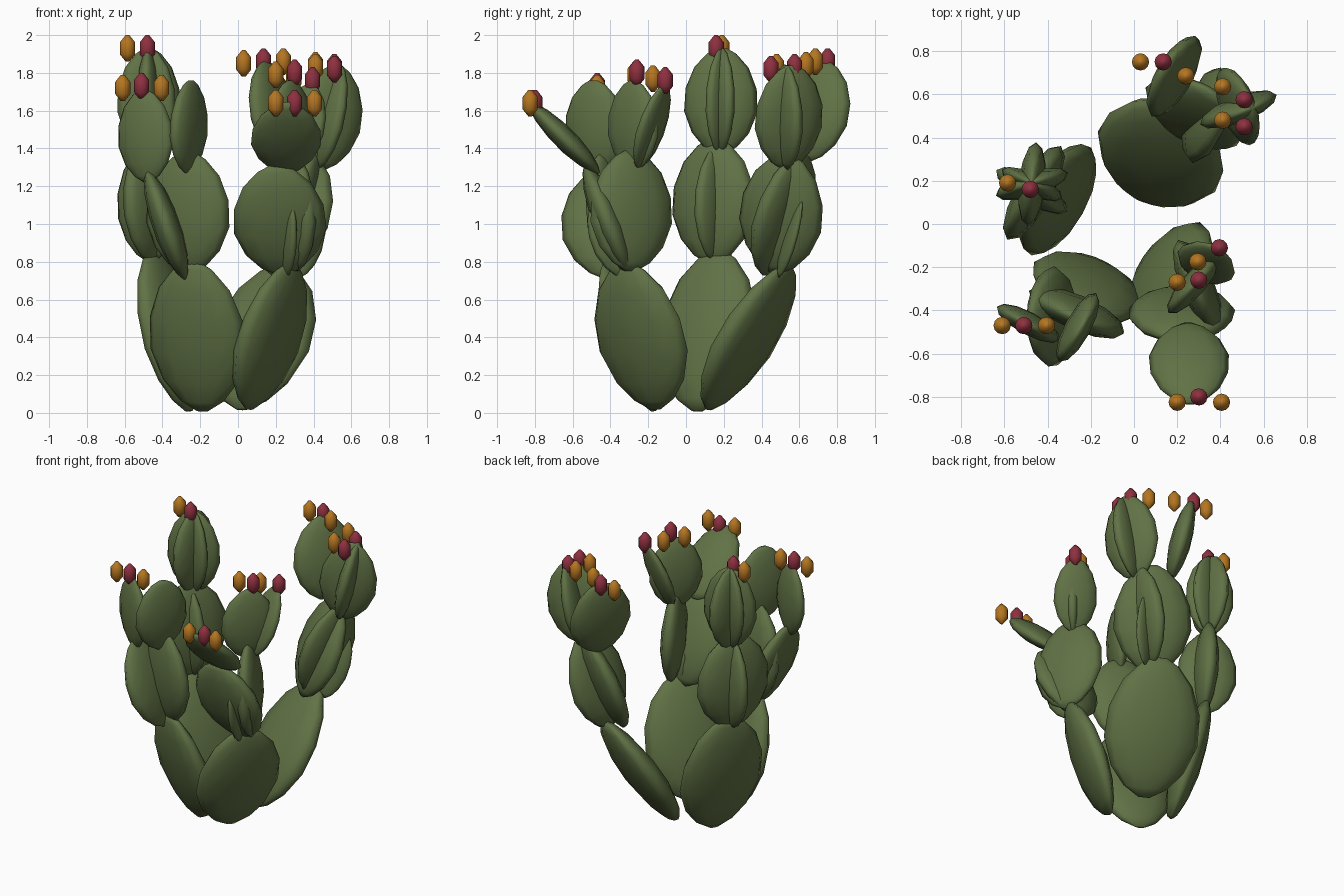
import bpy, math
from mathutils import Vector, Matrix

if "Cube" in bpy.data.objects:
    bpy.data.objects.remove(bpy.data.objects["Cube"], do_unlink=True)


def make_material(name, rgb):
    mat = bpy.data.materials.new(name)
    mat.use_nodes = True
    color = (*rgb, 1)
    mat.diffuse_color = color
    bsdf = mat.node_tree.nodes["Principled BSDF"]
    bsdf.inputs["Base Color"].default_value = color
    bsdf.inputs["Roughness"].default_value = 0.8
    return mat


GREEN = make_material("cactus green", (0.118, 0.168, 0.06))
ORANGE = make_material("fruit orange", (0.46, 0.18, 0.015))
RED = make_material("fruit red", (0.27, 0.03, 0.05))

# (height, radius) along the pad and along the fruit
PAD_PROFILE = [(0, .12), (.07, .46), (.2, .78), (.4, 1), (.62, .97), (.82, .74), (.95, .4), (1, .14)]
FRUIT_PROFILE = [(0, .25), (.27, 1), (.73, 1), (1, .25)]


def lathe(name, profile, sides, matrix, mat, sharp):
    """Stack rings of the profile, close both ends and place the result."""
    verts, faces = [], []
    for height, radius in profile:
        for i in range(sides):
            a = math.tau * i / sides
            verts.append(matrix @ Vector((radius * math.cos(a), radius * math.sin(a), height)))
    for r in range(len(profile) - 1):
        for i in range(sides):
            j = (i + 1) % sides
            a, b = r * sides, (r + 1) * sides
            faces.append((a + i, a + j, b + j, b + i))
    faces.append(tuple(reversed(range(sides))))
    faces.append(tuple(range(len(verts) - sides, len(verts))))
    mesh = bpy.data.meshes.new(name)
    mesh.from_pydata(verts, [], faces)
    mesh.materials.append(mat)
    mesh.shade_smooth()
    mesh.set_sharp_from_angle(angle=math.radians(sharp))
    obj = bpy.data.objects.new(name, mesh)
    bpy.context.collection.objects.link(obj)


def pad(name, bottom, tip, across, width):
    """Flat oval pad from bottom to tip; across is its horizontal width direction."""
    bottom, tip = Vector(bottom), Vector(tip)
    axis = tip - bottom
    up = axis.normalized()
    side = Vector((*across, 0))
    side = (side - up * side.dot(up)).normalized()
    normal = up.cross(side)
    m = Matrix((side * width / 2, normal * (width * 0.16), axis)).transposed().to_4x4()
    lathe(name, PAD_PROFILE, 12, Matrix.Translation(bottom) @ m, GREEN, 85)


def fruit(name, x, y, z, mat):
    m = Matrix.Translation((x, y, z - .07)) @ Matrix.Diagonal((.04, .04, .14, 1))
    lathe(name, FRUIT_PROFILE, 12, m, mat, 60)


# Front right-hand arm
pad("front_right_base", (-.19, -.17, .01), (-.24, -.42, .8), (.9, -.35), .54)
pad("front_right_middle_outer", (-.28, -.4, .71), (-.48, -.46, 1.28), (0, 1), .46)
pad("front_right_middle_inner", (-.27, -.38, .74), (-.26, -.44, 1.38), (.92, -.4), .48)
pad("front_right_top_outer", (-.48, -.46, 1.22), (-.5, -.46, 1.71), (.88, -.47), .33)
pad("front_right_top_inner", (-.27, -.47, 1.27), (-.25, -.49, 1.76), (.48, .88), .36)

# Front left-hand arm
pad("front_left_base", (.06, -.16, .02), (.28, -.32, .79), (.55, .83), .56)
pad("front_left_middle_outer", (.24, -.3, .73), (.2, -.53, 1.31), (1, 0), .49)
pad("front_left_middle_inner", (.31, -.29, .75), (.28, -.29, 1.39), (.4, -.92), .47)
pad("front_left_bud", (.25, -.32, .72), (.28, -.48, 1.12), (.3, -.95), .22)
pad("front_left_top_leaning", (.25, -.46, 1.27), (.26, -.83, 1.64), (1, 0), .37)
pad("front_left_top_upright", (.27, -.28, 1.28), (.28, -.28, 1.76), (.65, .75), .35)
pad("front_left_top_inner", (.29, -.25, 1.29), (.38, -.11, 1.74), (.9, -.45), .28)

# Back right-hand arm
pad("back_right_base", (-.26, .06, .01), (-.45, .17, .86), (.48, .87), .57)
pad("back_right_middle_wide", (-.45, .14, .79), (-.48, .15, 1.45), (.5, .87), .5)
pad("back_right_middle_cross", (-.46, .15, .8), (-.49, .16, 1.4), (.85, -.5), .38)
for label, across, width in (("wide", (.1, 1), .39), ("cross", (.95, .3), .35), ("narrow", (.9, -.43), .31)):
    pad("back_right_top_" + label, (-.47, .18, 1.37), (-.475, .19, 1.93), across, width)

# Back left-hand arm
pad("back_left_base", (.02, .12, .02), (.23, .54, .78), (.89, -.46), .61)
pad("back_left_middle_wide", (.2, .42, .73), (.36, .61, 1.38), (-.85, .52), .5)
pad("back_left_middle_cross", (.25, .47, .74), (.42, .54, 1.37), (.25, .97), .45)
pad("back_left_bud", (.32, .49, .72), (.42, .61, 1.13), (.9, .3), .18)
pad("back_left_top_rear", (.22, .63, 1.33), (.15, .74, 1.86), (.5, .85), .42)
pad("back_left_top_side", (.42, .53, 1.29), (.54, .56, 1.84), (-.35, .94), .38)
pad("back_left_top_cross", (.44, .53, 1.29), (.53, .53, 1.84), (.87, .35), .37)

# Fruits along the pad tips
FRUITS = {
    ORANGE: [(.03, .75, 1.85), (.24, .685, 1.86), (.41, .635, 1.84), (.41, .48, 1.83),
             (-.585, .19, 1.93), (-.61, -.47, 1.72), (-.405, -.47, 1.72),
             (.295, -.175, 1.77), (.2, -.27, 1.79), (.2, -.825, 1.64), (.405, -.825, 1.64)],
    RED: [(.135, .75, 1.86), (.51, .575, 1.83), (.51, .45, 1.82), (-.48, .16, 1.93),
          (-.51, -.47, 1.73), (.395, -.11, 1.76), (.3, -.26, 1.8), (.3, -.8, 1.64)],
}
for mat, spots in FRUITS.items():
    for n, spot in enumerate(spots, 1):
        fruit(f"{mat.name.replace(' ', '_')}_{n}", *spot, mat)
